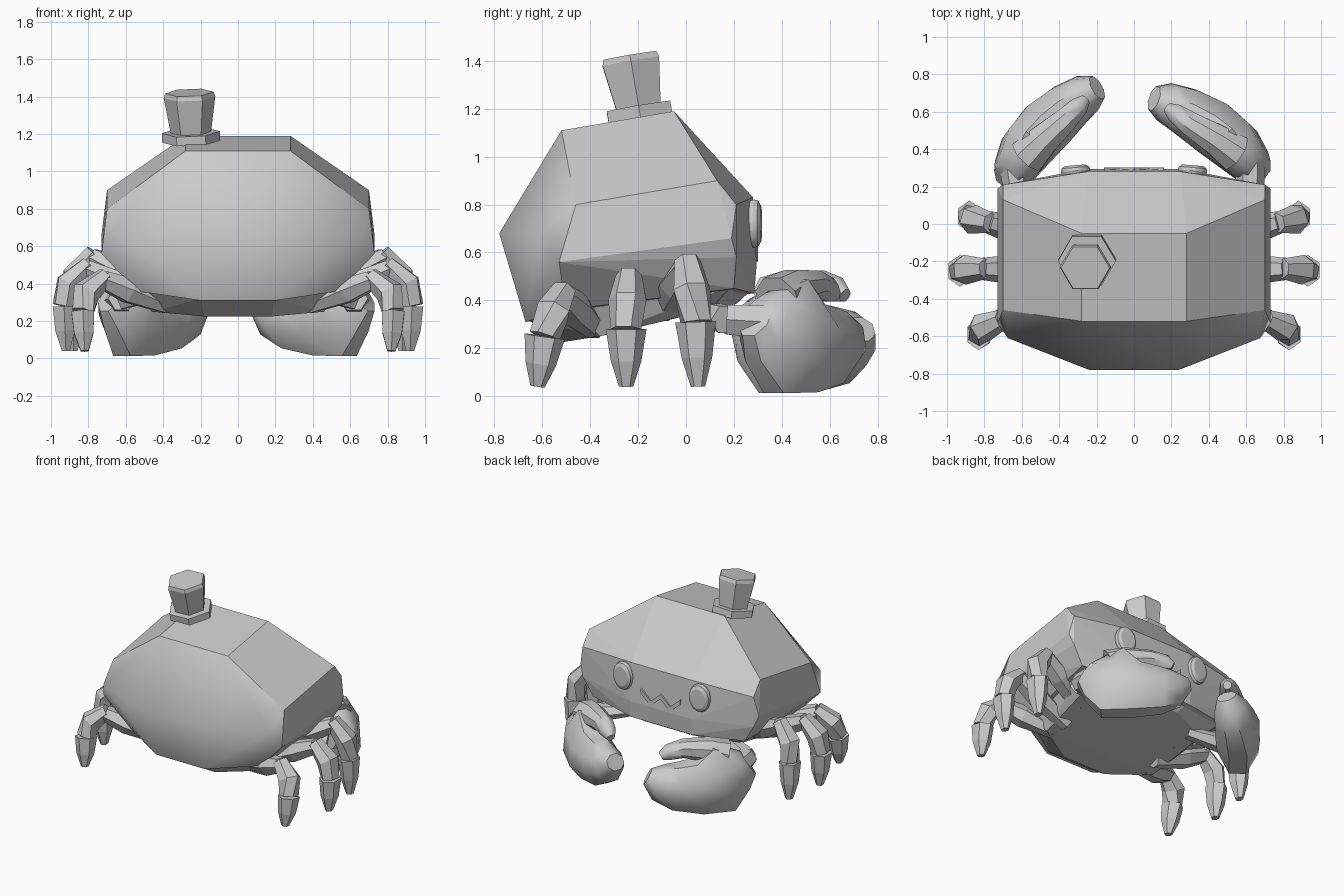
import bpy, bmesh, math
from mathutils import Vector

cube = bpy.data.objects.get("Cube")
if cube:
    bpy.data.objects.remove(cube, do_unlink=True)

grey = bpy.data.materials.new("plain grey")
grey.use_nodes = True
COLOUR = (0.6, 0.6, 0.6, 1)
grey.diffuse_color = COLOUR
grey.node_tree.nodes["Principled BSDF"].inputs["Base Color"].default_value = COLOUR


def finish(name, bm, angle=0):
    """Turn a bmesh into a named object, smooth below the given angle."""
    bmesh.ops.recalc_face_normals(bm, faces=bm.faces)
    mesh = bpy.data.meshes.new(name)
    bm.to_mesh(mesh)
    bm.free()
    mesh.materials.append(grey)
    obj = bpy.data.objects.new(name, mesh)
    bpy.context.collection.objects.link(obj)
    if angle:
        bpy.ops.object.select_all(action='DESELECT')
        obj.select_set(True)
        bpy.context.view_layer.objects.active = obj
        bpy.ops.object.shade_smooth_by_angle(angle=math.radians(angle))
    return obj


def hull(name, half):
    """Convex solid from points given for the +x half."""
    bm = bmesh.new()
    for x, y, z in half:
        for s in (1, -1):
            bm.verts.new((s * x, y, z))
    out = bmesh.ops.convex_hull(bm, input=bm.verts)
    loose = [v for v in out["geom_interior"] if isinstance(v, bmesh.types.BMVert)]
    bmesh.ops.delete(bm, geom=loose, context='VERTS')
    bmesh.ops.dissolve_limit(bm, angle_limit=0.06, verts=bm.verts, edges=bm.edges)
    return finish(name, bm)


def loft(name, rings, sides=6, angle=0, ref=(0, 0, 1)):
    """Tube through rings of (centre, radius along ref, radius across)."""
    bm = bmesh.new()
    pts = [Vector(r[0]) for r in rings]
    loops = []
    for i, (c, ra, rb) in enumerate(rings):
        t = (pts[min(i + 1, len(pts) - 1)] - pts[max(i - 1, 0)]).normalized()
        across = t.cross(Vector(ref)).normalized()
        up = across.cross(t)
        turn = [2 * math.pi * (k + 0.5) / sides for k in range(sides)]
        loops.append([bm.verts.new(pts[i] + up * ra * math.cos(a) + across * rb * math.sin(a))
                      for a in turn])
    for a, b in zip(loops, loops[1:]):
        for k in range(sides):
            j = (k + 1) % sides
            bm.faces.new((a[k], a[j], b[j], b[k]))
    bm.faces.new(loops[0])
    bm.faces.new(loops[-1])
    return finish(name, bm, angle)


# Faceted shell whose bulging back alone is smooth
shell = hull("shell", [
    (0.28, -0.05, 1.19), (0.28, -0.52, 1.11), (0.70, 0.13, 0.90), (0.70, -0.46, 0.80),
    (0.73, 0.19, 0.66), (0.73, -0.53, 0.56), (0.24, -0.78, 0.68), (0.675, -0.61, 0.68),
    (0.20, -0.67, 0.31), (0.54, -0.50, 0.36), (0.25, 0.28, 0.83), (0.70, 0.21, 0.80),
    (0.25, 0.295, 0.55), (0.70, 0.21, 0.58), (0.25, 0.285, 0.43), (0.62, 0.20, 0.45)])
for face in shell.data.polygons:
    face.use_smooth = face.center.y < -0.5

# Tilted belly plate
hull("belly", [
    (0.20, -0.66, 0.32), (0.52, -0.48, 0.38), (0.60, 0.19, 0.46), (0.24, 0.27, 0.44),
    (0.18, -0.52, 0.225), (0.46, -0.36, 0.25), (0.50, 0.10, 0.36), (0.20, 0.21, 0.385)])

# Small hexagonal hat, leaning backwards
base = Vector((-0.25, -0.19, 1.16))
lean = Vector((-0.04, -0.17, 1)).normalized()
for name, levels in (("hat_brim", ((0, 0.155), (0.05, 0.155))),
                     ("hat_crown", ((0.03, 0.105), (0.24, 0.138), (0.265, 0.13)))):
    loft(name, [(base + lean * h, r, r) for h, r in levels], ref=(0, 1, 0))

# Oval eyes with a bevelled rim
for side, label in ((1, "left"), (-1, "right")):
    middle, facing = Vector((side * 0.31, 0.25, 0.72)), Vector((side * 0.08, 1, 0))
    loft(label + "_eye", [(middle + facing * d, 0.103 * k, 0.08 * k)
                          for d, k in ((0, 0.9), (0.035, 1), (0.052, 0.94), (0.064, 0.7))],
         sides=16, angle=25)

# Zigzag mouth strip
bm = bmesh.new()
columns = []
for i in range(5):
    x, z = (i - 2) * 0.08, 0.61 + (0.04 if i % 2 == 0 else -0.03)
    columns.append([bm.verts.new((x, y, z + dz))
                    for y, dz in ((0.28, -0.018), (0.301, -0.018), (0.301, 0.018), (0.28, 0.018))])
for a, b in zip(columns, columns[1:]):
    for k in range(4):
        j = (k + 1) % 4
        bm.faces.new((a[k], a[j], b[j], b[k]))
bm.faces.new(columns[0])
bm.faces.new(columns[-1])
finish("mouth", bm)

# Walking legs: root, knee, ankle and foot of each pair
LEGS = {
    "front": ((0.40, -0.10, 0.35), (0.78, 0.01, 0.54), (0.88, 0.04, 0.31), (0.88, 0.05, 0.04)),
    "middle": ((0.38, -0.25, 0.28), (0.81, -0.24, 0.48), (0.93, -0.25, 0.28), (0.92, -0.25, 0.04)),
    "rear": ((0.38, -0.38, 0.28), (0.72, -0.52, 0.42), (0.83, -0.59, 0.25), (0.82, -0.62, 0.04))}
for side, label in ((1, "left"), (-1, "right")):
    for pair, joints in LEGS.items():
        root, knee, ankle, foot = [Vector((side * x, y, z)) for x, y, z in joints]
        tag = f"{label}_{pair}_"
        bulge = Vector((side * 0.035, 0, 0.02))
        loft(tag + "thigh", [(root, 0.045, 0.05), (root.lerp(knee, 0.6), 0.075, 0.08),
                             (knee, 0.055, 0.06)])
        loft(tag + "shin", [(knee.lerp(ankle, -0.12), 0.05, 0.055),
                            (knee.lerp(ankle, 0.5) + bulge, 0.075, 0.08), (ankle, 0.065, 0.065)])
        loft(tag + "foot", [(ankle, 0.07, 0.085), (ankle.lerp(foot, 0.55), 0.06, 0.064),
                            (foot, 0.025, 0.03)], ref=(side, 0, 0))

# Pincers: rings of along, outward, height, half height, half width
LOWER = ((0.00, 0.00, 0.33, 0.10, 0.08), (0.06, 0.00, 0.29, 0.17, 0.12),
         (0.18, 0.03, 0.25, 0.27, 0.15), (0.34, 0.04, 0.20, 0.20, 0.16),
         (0.50, 0.03, 0.21, 0.17, 0.14), (0.61, 0.01, 0.24, 0.13, 0.115),
         (0.68, -0.01, 0.28, 0.06, 0.07))
UPPER = ((0.16, 0.00, 0.40, 0.11, 0.11), (0.28, 0.00, 0.45, 0.085, 0.09),
         (0.44, -0.01, 0.465, 0.065, 0.07), (0.54, -0.01, 0.445, 0.055, 0.055),
         (0.59, -0.01, 0.42, 0.03, 0.03))
for side, label, wrist, tip in ((1, "left", (0.67, 0.29), (0.07, 0.71)),
                                (-1, "right", (-0.68, 0.25), (-0.20, 0.74))):
    start = Vector((*wrist, 0))
    along = (Vector((*tip, 0)) - start).normalized()
    out = Vector((side * along.y, -side * along.x, 0))
    for part, table in (("lower", LOWER), ("upper", UPPER)):
        loft(f"{label}_{part}_pincer",
             [(start + along * u + out * v + Vector((0, 0, w)), h, t) for u, v, w, h, t in table],
             sides=8, angle=42)
    # Jointed arm from the belly to the wrist
    shoulder, elbow = Vector((side * 0.40, 0.08, 0.36)), Vector((side * 0.62, 0.17, 0.32))
    hand = start + Vector((0, 0, 0.31))
    loft(label + "_upper_arm", [(shoulder, 0.04, 0.05), (elbow, 0.065, 0.07)])
    loft(label + "_forearm", [(elbow, 0.07, 0.075), (hand + along * 0.06, 0.08, 0.08)])
